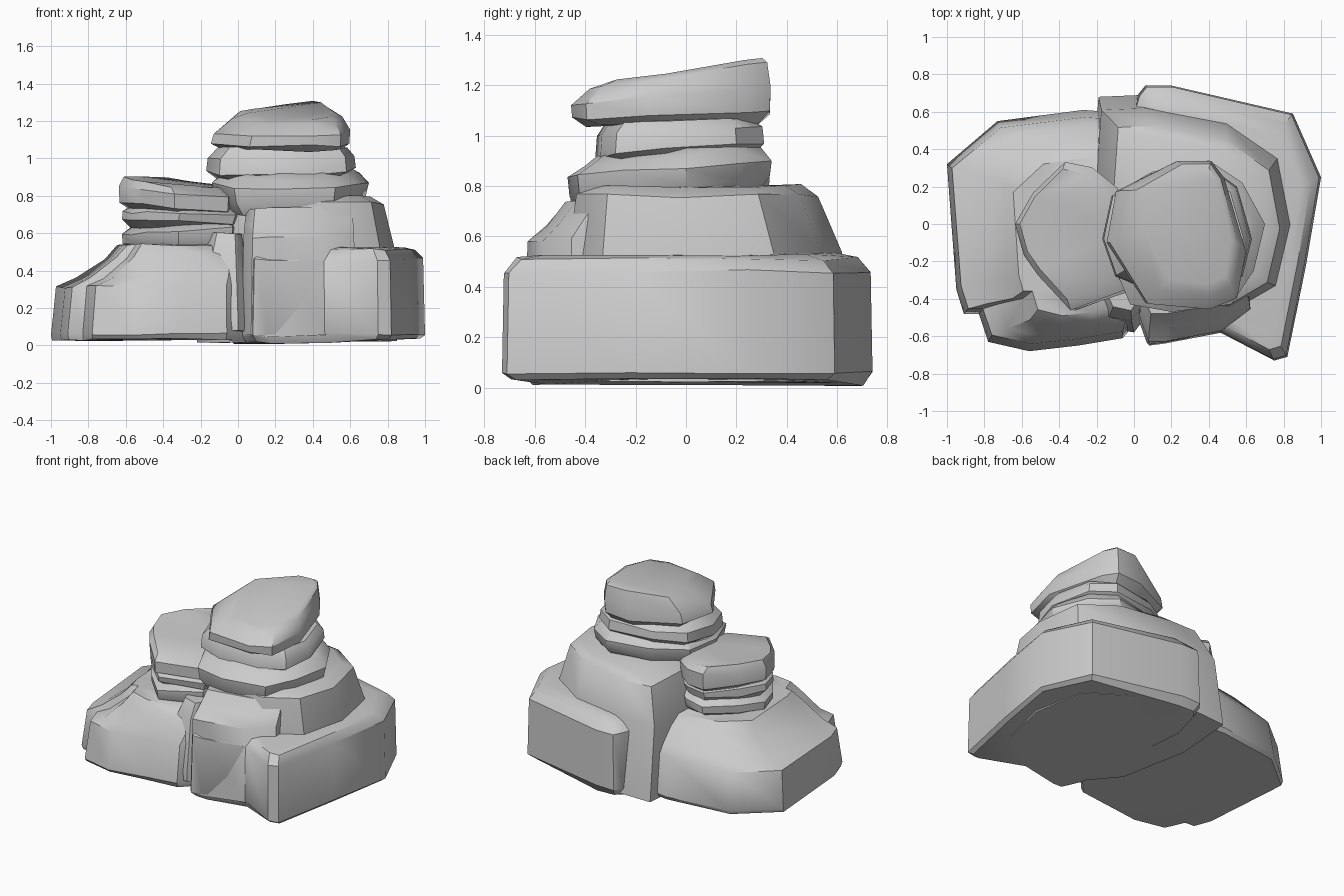
import bpy, bmesh, random
from math import radians

random.seed(4)


def rock(name, outline, levels, jitter=0.008):
    """Loft an outline through levels of (z, scale x, scale y, shift x, shift y, tilt x, tilt y)."""
    cx = (min(p[0] for p in outline) + max(p[0] for p in outline)) / 2
    cy = (min(p[1] for p in outline) + max(p[1] for p in outline)) / 2
    bm = bmesh.new()
    rings = []
    for z, sx, sy, dx, dy, tx, ty in levels:
        ring = []
        for x, y in outline:
            u, v = (x - cx) * sx, (y - cy) * sy
            h = z + tx * u + ty * v + random.uniform(-jitter, jitter)
            ring.append(bm.verts.new((cx + u + dx, cy + v + dy, max(h, 0))))
        rings.append(ring)
    n = len(outline)
    for a, b in zip(rings, rings[1:]):
        for i in range(n):
            j = (i + 1) % n
            bm.faces.new((a[i], a[j], b[j], b[i]))
    caps = [bm.faces.new(rings[0]), bm.faces.new(rings[-1])]
    bmesh.ops.triangulate(bm, faces=caps)
    bmesh.ops.recalc_face_normals(bm, faces=bm.faces)
    mesh = bpy.data.meshes.new(name)
    bm.to_mesh(mesh)
    bm.free()
    ob = bpy.data.objects.new(name, mesh)
    bpy.context.collection.objects.link(ob)
    bpy.ops.object.select_all(action='DESELECT')
    ob.select_set(True)
    bpy.context.view_layer.objects.active = ob
    bpy.ops.object.shade_smooth_by_angle(angle=radians(35))


# Broad left boulder with a low outer ledge
rock("left_boulder",
     [(-1, .32), (-.73, .55), (-.27, .61), (.1, .58), (.12, -.4), (-.06, -.61), (-.3, -.65),
      (-.56, -.68), (-.78, -.63), (-.83, -.48), (-.91, -.48), (-.95, -.35)],
     [(.03, .99, .97, 0, 0, 0, 0), (.06, 1, 1, 0, 0, 0, 0),
      (.32, .97, .94, .01, 0, .02, 0), (.37, .87, .88, .06, 0, .03, 0),
      (.48, .70, .77, .12, -.02, .03, 0), (.54, .60, .66, .13, -.03, 0, 0)])

# Broad right boulder, nearly vertical sides
rock("right_boulder",
     [(.02, .69), (.06, .74), (.2, .74), (.85, .59), (1, .25), (.92, -.22), (.82, -.71),
      (.75, -.73), (.46, -.58), (.16, -.64), (.08, -.65), (.02, -.5), (-.05, .45)],
     [(.02, .95, .95, 0, 0, .02, 0), (.06, 1, 1, 0, 0, 0, 0),
      (.46, .98, .99, 0, 0, 0, 0), (.51, .90, .92, 0, 0, 0, 0), (.53, .8, .8, 0, 0, 0, 0)])

# Tall middle mass carrying the right stack
rock("middle_mass",
     [(-.19, .68), (.05, .69), (.5, .6), (.78, .4), (.85, .02), (.77, -.33), (.52, -.48),
      (.05, -.47), (-.12, -.25), (-.22, .25)],
     [(.02, 1, 1, 0, 0, 0, 0), (.53, .97, .93, 0, -.03, 0, 0),
      (.76, .83, .82, .02, -.06, 0, 0), (.80, .70, .72, .02, -.07, 0, 0)])

# Front buttress below the right stack
rock("front_buttress",
     [(.04, .1), (.6, .1), (.63, -.46), (.47, -.58), (.16, -.64), (.07, -.64), (.02, -.5)],
     [(.05, 1, 1, 0, 0, 0, 0), (.58, .97, .97, 0, 0, .02, 0),
      (.68, .95, .85, 0, .03, .03, .1), (.75, .88, .7, -.01, .05, .03, .05)])

# Wedge filling the cleft between the boulders
rock("cleft_wedge",
     [(-.2, -.2), (.06, -.2), (.06, -.5), (.0, -.58), (-.16, -.55), (-.24, -.4)],
     [(.08, 1, 1, 0, 0, 0, 0), (.14, 1, 1, 0, 0, 0, 0),
      (.5, .75, .85, .01, .03, 0, 0), (.6, .6, .7, .02, .06, 0, 0)])

# Left stack of three flat stones
left = [(-.63, 0), (-.53, .17), (-.35, .34), (-.2, .31), (-.06, .2), (.03, -.05),
        (-.02, -.36), (-.32, -.47), (-.5, -.28), (-.58, -.17)]
rock("left_low_slab", left,
     [(.52, .88, .85, 0, -.02, 0, 0), (.56, .96, .95, 0, -.01, .03, 0),
      (.61, .97, .96, 0, -.01, .06, 0), (.65, .85, .82, .02, 0, .05, 0)])
rock("left_mid_slab", left,
     [(.63, .84, .82, .02, 0, .05, 0), (.66, .97, .9, 0, -.02, -.02, 0),
      (.70, .99, .92, .01, -.02, -.04, 0), (.74, .82, .8, .02, 0, -.06, 0)])
rock("left_cap_stone", left,
     [(.71, .84, .84, 0, 0, -.05, 0), (.74, .95, .97, -.02, 0, -.08, .02),
      (.83, .96, .98, -.02, 0, -.08, .04), (.87, .82, .86, -.04, .01, -.08, .06)])

# Right stack of three stones
rock("right_low_slab",
     [(-.12, .12), (.1, .28), (.4, .34), (.58, .22), (.7, .0), (.64, -.25), (.52, -.43),
      (.2, -.47), (-.02, -.43), (-.14, -.15)],
     [(.73, .84, .86, 0, -.01, 0, .1), (.79, .96, .98, 0, 0, 0, .1),
      (.87, 1, 1, 0, 0, 0, .07), (.92, .88, .86, 0, .01, 0, .1),
      (.95, .72, .76, 0, .02, 0, .1)])
rock("right_mid_slab",
     [(-.12, .15), (.08, .27), (.4, .31), (.55, .2), (.63, -.08), (.58, -.28), (.4, -.34),
      (.1, -.36), (-.1, -.28), (-.17, -.08)],
     [(.90, .84, .85, 0, 0, .02, .05), (.94, 1, 1, 0, 0, .02, .08),
      (1.01, .98, .98, 0, 0, .02, .05), (1.06, .86, .86, .01, 0, 0, 0)])
rock("right_cap_stone",
     [(-.1, .18), (.22, .34), (.41, .34), (.48, .25), (.6, -.15), (.55, -.4), (.4, -.46),
      (.06, -.43), (-.15, -.1)],
     [(1.04, .84, .84, .01, 0, 0, 0), (1.08, .99, .98, 0, 0, 0, .03),
      (1.15, .97, .99, .01, 0, .02, .08), (1.23, .78, .88, .04, .03, .03, .15),
      (1.25, .62, .78, .06, .05, .04, .15)])
